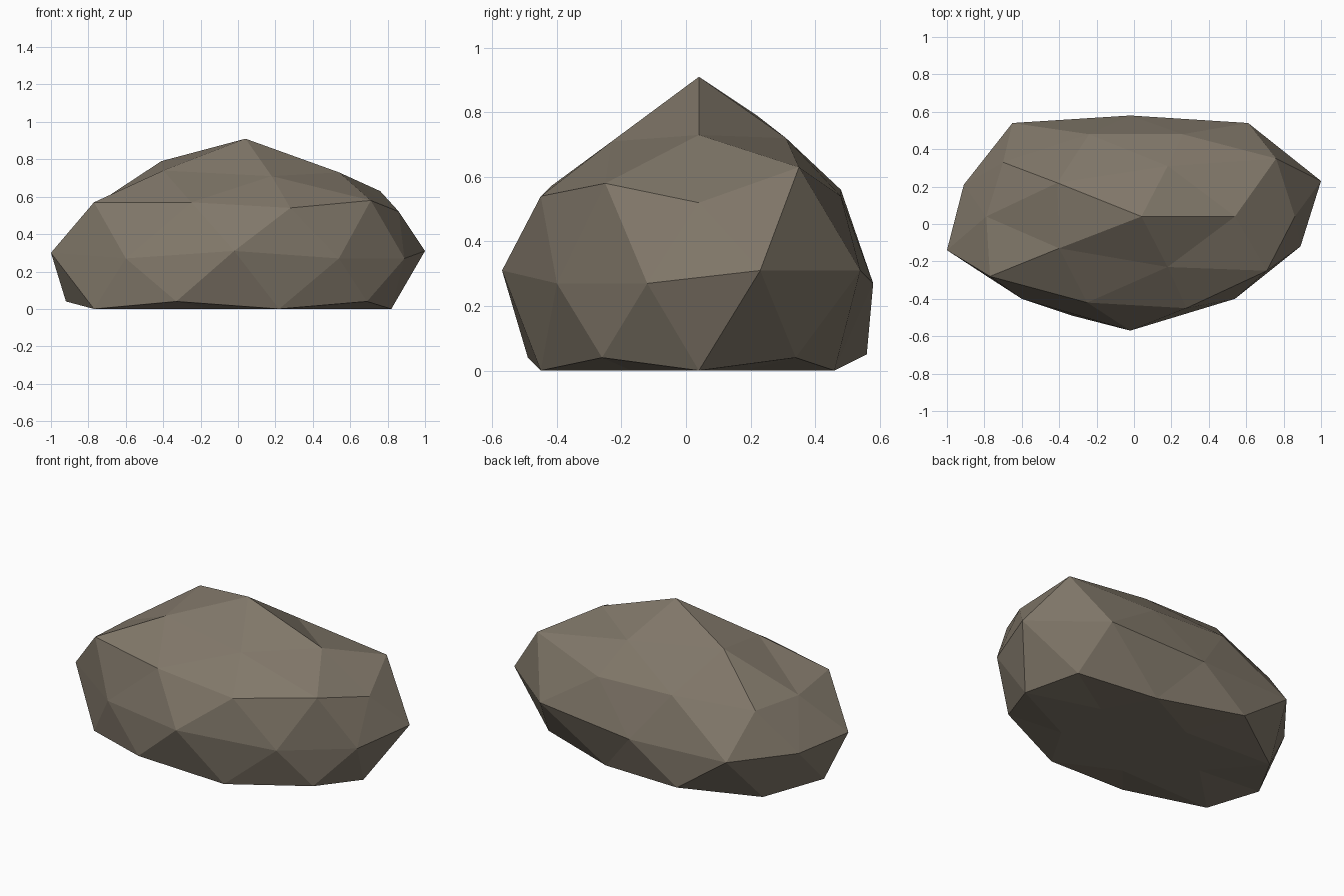
import bpy
import bmesh
import math

# Remove the default cube only
default_cube = bpy.data.objects.get("Cube")
if default_cube:
    bpy.data.objects.remove(default_cube, do_unlink=True)


def flat_material(name, colour):
    material = bpy.data.materials.new(name)
    material.use_nodes = True
    material.diffuse_color = colour
    for node in material.node_tree.nodes:
        if node.type == "BSDF_PRINCIPLED":
            node.inputs["Base Color"].default_value = colour
            node.inputs["Roughness"].default_value = 0.9
    return material


def turn_angle(vert):
    """Angle around the vertical axis, counted from +x."""
    return (math.atan2(vert.co.y, vert.co.x) + 0.01) % math.tau


def select_ring(verts, height):
    """Vertices of the unit sphere at one height, in order around the axis."""
    ring = [v for v in verts if abs(v.co.z - height) < 0.02]
    return sorted(ring, key=turn_angle)


def weather_ring(ring, places):
    """Move a ring to its worn positions, given in hundredths."""
    for vert, place in zip(ring, places):
        vert.co = [value / 100 for value in place]


# Faceted ball that is worn into a boulder
bm = bmesh.new()
bmesh.ops.create_icosphere(bm, subdivisions=2, radius=1.0)
heights = {
    "peak": 1.0, "crown": 0.851, "shoulder": 0.526, "brow": 0.447, "waist": 0.0,
    "foot": -0.447, "sole": -0.526, "underside": -0.851, "centre": -1.0,
}
rings = {name: select_ring(bm.verts, height) for name, height in heights.items()}

# Pointed top
weather_ring(rings["peak"], [(4, 4, 91)])
weather_ring(rings["crown"], [
    (54, 4, 73), (18, 31, 72), (-41, 22, 79), (-40, -13, 74), (18, -23, 71)])

# Uneven upper slopes
weather_ring(rings["shoulder"], [
    (76, 35, 63), (-24, 48, 56), (-79, 4, 54), (-25, -42, 57), (71, -25, 58)])
weather_ring(rings["brow"], [
    (86, 4, 52), (26, 48, 54), (-70, 33, 53), (-77, -28, 57), (28, -45, 54)])

# Widest band
weather_ring(rings["waist"], [
    (100, 23, 31), (61, 54, 31), (-2, 58, 27), (-65, 54, 28), (-91, 21, 28),
    (-100, -14, 30), (-60, -40, 27), (-2, -57, 31), (54, -40, 27), (89, -12, 27)])

# Chipped lower edge
weather_ring(rings["foot"], [
    (69, 34, 4), (-33, 56, 5), (-92, -2, 4), (-33, -49, 4), (69, -26, 4)])
weather_ring(rings["sole"], [
    (82, 4, 0), (22, 46, 0), (-73, 30, 0), (-77, -29, 0), (22, -45, 0)])

# Flat underside
for vert in rings["underside"] + rings["centre"]:
    vert.co = (vert.co.x * 0.9, vert.co.y * 0.55, 0)

bmesh.ops.recalc_face_normals(bm, faces=bm.faces)
mesh = bpy.data.meshes.new("boulder")
bm.to_mesh(mesh)
bm.free()

mesh.materials.append(flat_material("brown grey stone", (0.22, 0.187, 0.143, 1)))
boulder = bpy.data.objects.new("boulder", mesh)
bpy.context.collection.objects.link(boulder)
